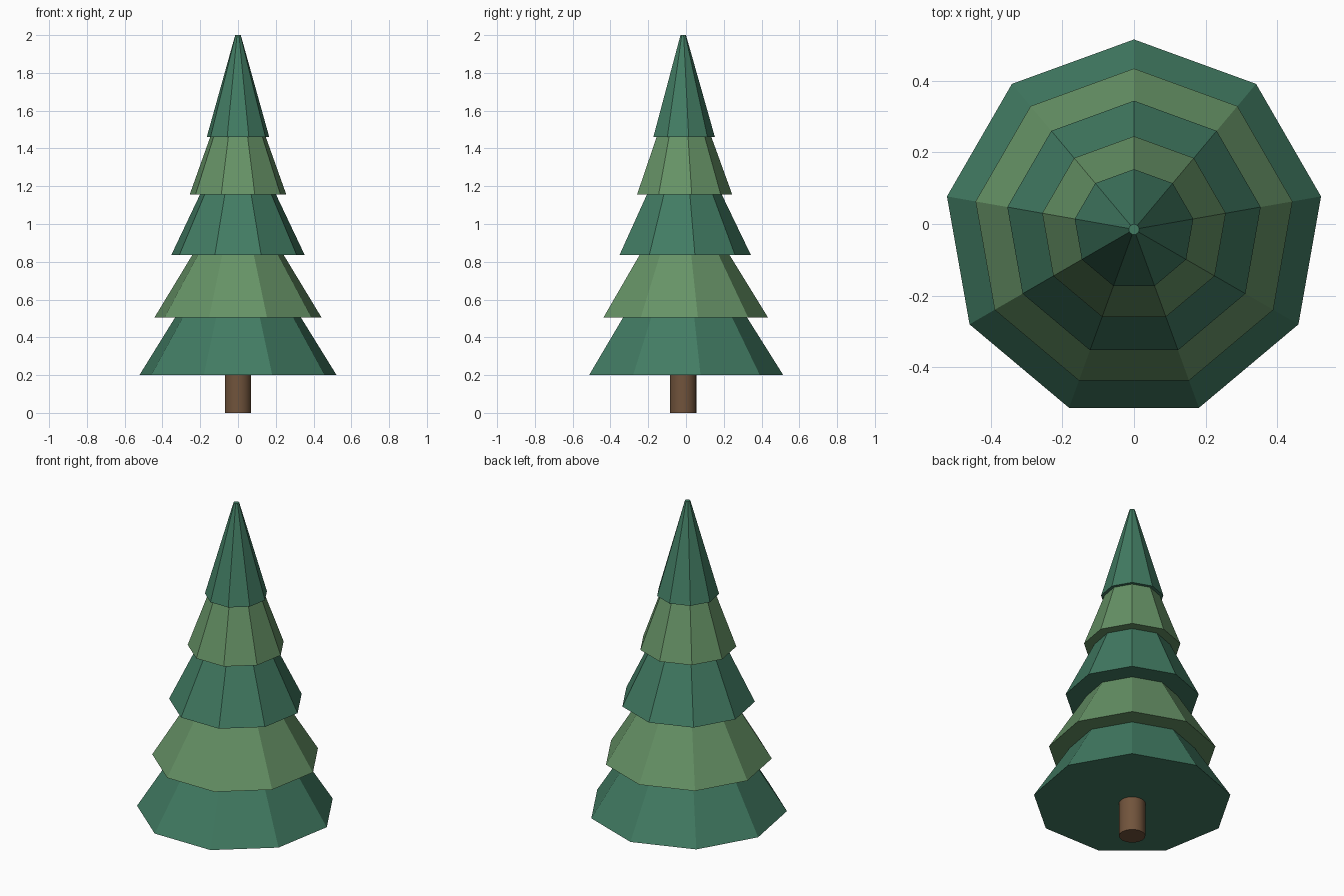
import bpy, math

if "Cube" in bpy.data.objects:
    bpy.data.objects.remove(bpy.data.objects["Cube"])

CY = -0.015   # trunk axis sits slightly forward


def material(name, rgb):
    m = bpy.data.materials.new(name)
    m.diffuse_color = (*rgb, 1)
    m.use_nodes = True
    m.node_tree.nodes["Principled BSDF"].inputs["Base Color"].default_value = m.diffuse_color
    return m


dark = material("dark green", (0.054, 0.200, 0.124))
light = material("light green", (0.133, 0.290, 0.133))
brown = material("bark brown", (0.165, 0.088, 0.045))


def frustum(name, sides, r1, r2, z1, z2, mat):
    bpy.ops.mesh.primitive_cone_add(vertices=sides, radius1=r1, radius2=r2, depth=z2 - z1,
                                    location=(0, CY, (z1 + z2) / 2))
    ob = bpy.context.object
    ob.name = name
    ob.data.materials.append(mat)
    return ob


# Trunk
trunk = frustum("trunk", 24, 0.07, 0.07, 0, 0.21, brown)
bpy.ops.object.shade_smooth_by_angle(angle=math.radians(40))

# Foliage tiers, alternating greens: bottom radius, top radius, bottom z, top z
tiers = [(0.53, 0.335, 0.20, 0.51),
         (0.449, 0.24, 0.505, 0.845),
         (0.359, 0.20, 0.835, 1.165),
         (0.26, 0.146, 1.155, 1.47),
         (0.168, 0.015, 1.46, 2.0)]
for i, (r1, r2, z1, z2) in enumerate(tiers):
    frustum(f"foliage_tier_{i + 1}", 9, r1, r2, z1, z2, light if i % 2 else dark)
